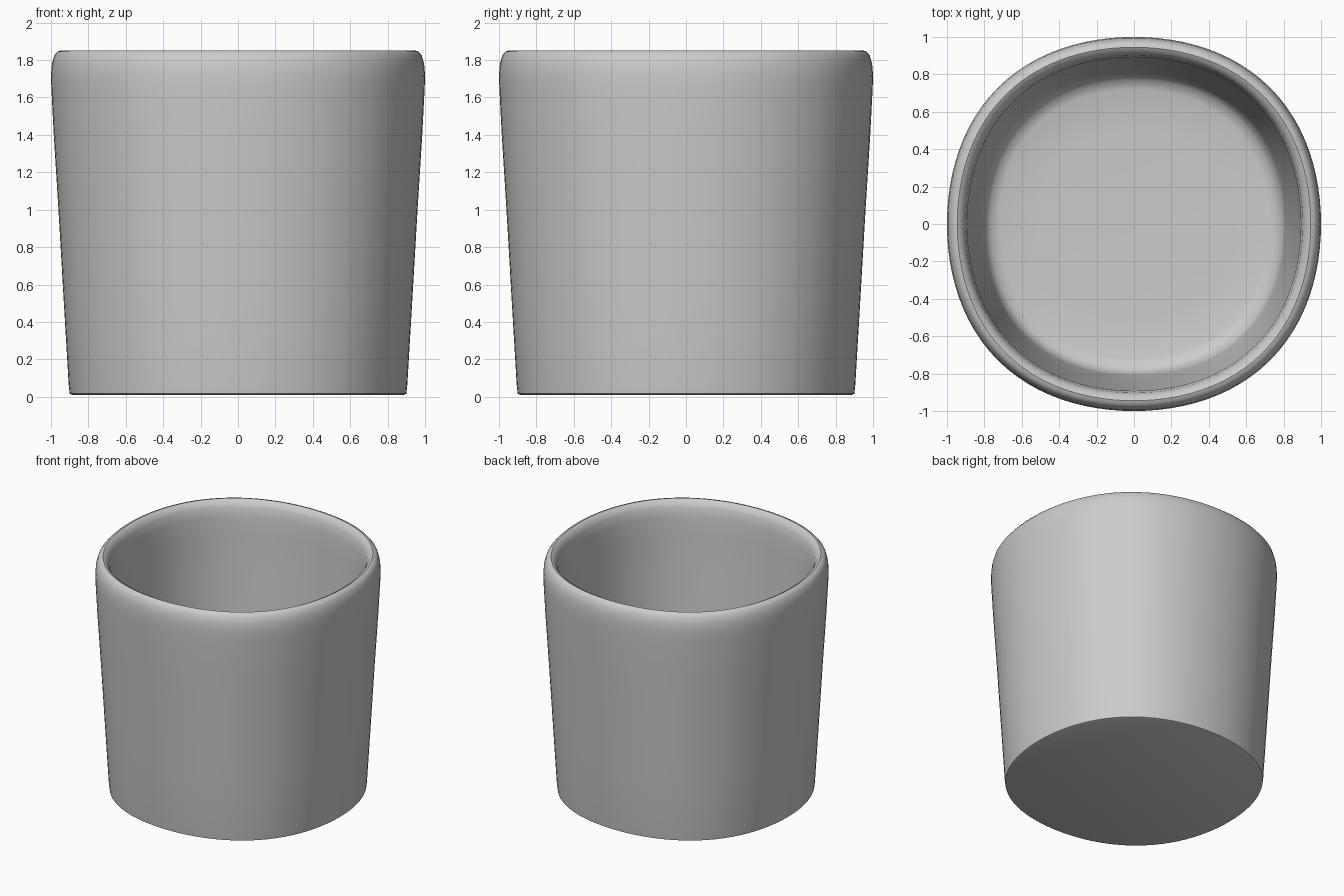
import bpy, bmesh, math

if "Cube" in bpy.data.objects:
    bpy.data.objects.remove(bpy.data.objects["Cube"])

SIDES = 96

def rounded_square(r, a):
    # near-circle that swells slightly on the diagonals
    return r * (1 + 0.015 * (1 - math.cos(4 * a)))

# Cup wall profile (radius, height): base, outer wall, rolled rim, inner wall, floor
profile = [(0.885, 0.01), (0.9, 0.016), (0.905, 0.06), (0.931, 0.5), (0.96, 1.0),
           (0.985, 1.4), (0.998, 1.65), (1.0, 1.72), (0.995, 1.78), (0.982, 1.825),
           (0.965, 1.846), (0.945, 1.852), (0.922, 1.84), (0.903, 1.80),
           (0.892, 1.73), (0.888, 1.6), (0.873, 1.3), (0.84, 0.7), (0.812, 0.25),
           (0.80, 0.17), (0.77, 0.125), (0.72, 0.11), (0.5, 0.1)]

bm = bmesh.new()
rings = []
for r, z in profile:
    ring = []
    for i in range(SIDES):
        a = 2 * math.pi * i / SIDES
        q = rounded_square(r, a)
        ring.append(bm.verts.new((q * math.cos(a), q * math.sin(a), z)))
    rings.append(ring)
for lo, hi in zip(rings, rings[1:]):
    for i in range(SIDES):
        j = (i + 1) % SIDES
        bm.faces.new((lo[i], lo[j], hi[j], hi[i]))
# Underside and inner floor
bm.faces.new(rings[0][::-1])
bm.faces.new(rings[-1])
bmesh.ops.recalc_face_normals(bm, faces=bm.faces)

mesh = bpy.data.meshes.new("cup")
bm.to_mesh(mesh)
bm.free()
cup = bpy.data.objects.new("cup", mesh)
bpy.context.collection.objects.link(cup)
bpy.context.view_layer.objects.active = cup
cup.select_set(True)
bpy.ops.object.shade_smooth_by_angle(angle=math.radians(40))
